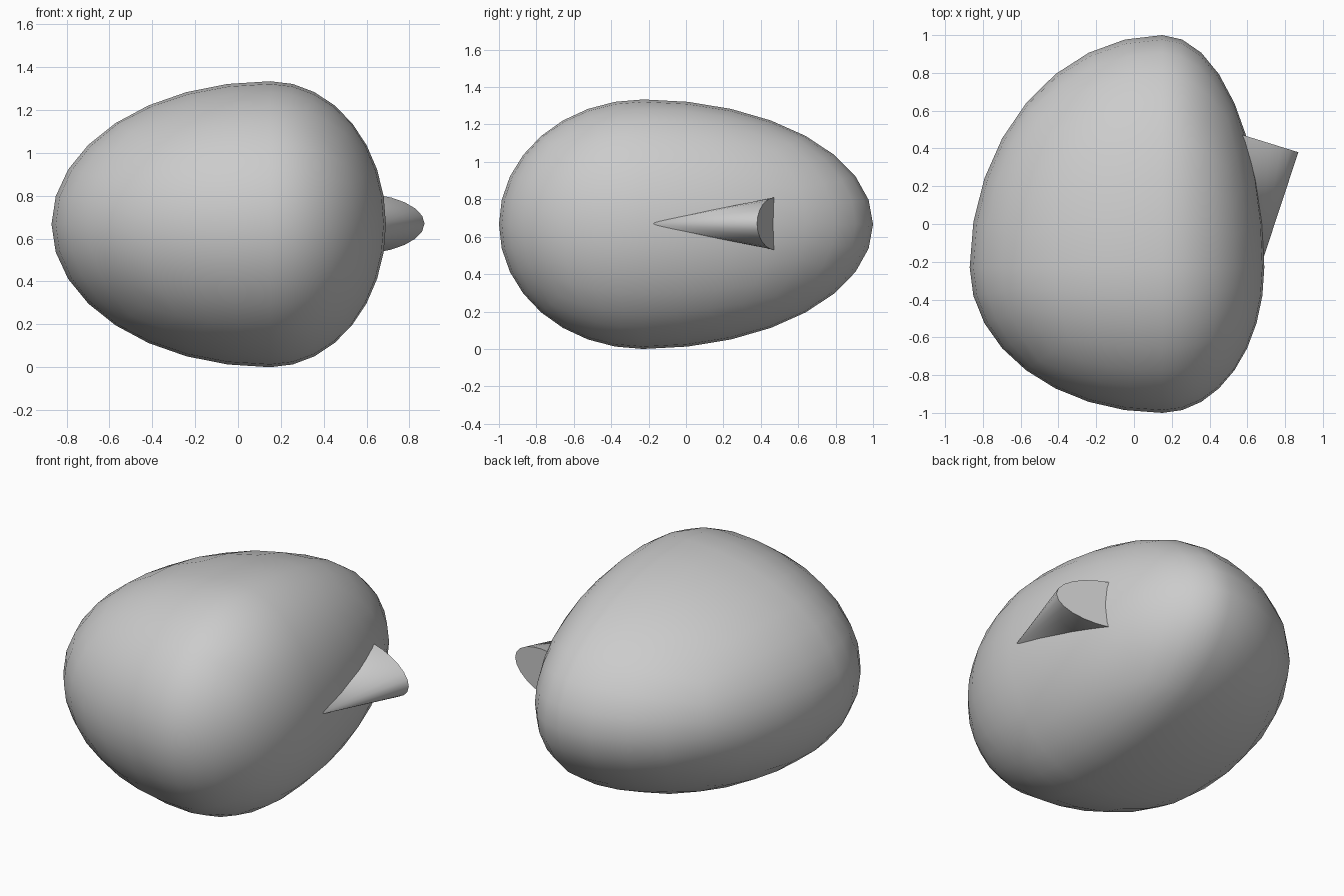
import bpy, bmesh, math
from mathutils import Vector

if "Cube" in bpy.data.objects:
    bpy.data.objects.remove(bpy.data.objects["Cube"])

GREY = 0.6
mat = bpy.data.materials.new("plain grey")
mat.use_nodes = True
mat.diffuse_color = (GREY, GREY, GREY, 1)
mat.node_tree.nodes["Principled BSDF"].inputs["Base Color"].default_value = (GREY, GREY, GREY, 1)

CENTRE = Vector((0.15, -0.23, 0.667))


def finish(bm, name, angle):
    bmesh.ops.recalc_face_normals(bm, faces=bm.faces)
    mesh = bpy.data.meshes.new(name)
    bm.to_mesh(mesh)
    bm.free()
    obj = bpy.data.objects.new(name, mesh)
    bpy.context.collection.objects.link(obj)
    mesh.materials.append(mat)
    bpy.ops.object.select_all(action='DESELECT')
    obj.select_set(True)
    bpy.context.view_layer.objects.active = obj
    bpy.ops.object.shade_smooth_by_angle(angle=math.radians(angle))
    return obj


# Egg body: a gridded cube rounded to a ball, each half stretched by its own radius
bm = bmesh.new()
bmesh.ops.create_cube(bm, size=2)
bmesh.ops.subdivide_edges(bm, edges=bm.edges[:], cuts=7, use_grid_fill=True)
low, high = (1.02, 0.77, 0.667), (0.54, 1.23, 0.667)
for v in bm.verts:
    d = Vector([math.tan(c * math.pi / 4) for c in v.co]).normalized()
    v.co = CENTRE + Vector([c * (high[i] if c > 0 else low[i]) for i, c in enumerate(d)])
finish(bm, "egg_body", 60)

# Beak-like fin: half cone from an apex on the side to a flat, slanted, rounded cap
bm = bmesh.new()
apex = bm.verts.new((0.672, -0.22, 0.67))
root, tip = Vector((0.58, 0.47, 0.67)), Vector((0.87, 0.38, 0.67))
out = tip - root
STEPS = 12
rim = [bm.verts.new(root - out * 0.4 + Vector((0, 0, -0.14)))]
for i in range(STEPS + 1):
    a = math.pi * (i / STEPS - 0.5)
    rim.append(bm.verts.new(root + out * math.cos(a) ** 1.1 + Vector((0, 0, 0.14 * math.sin(a)))))
rim.append(bm.verts.new(root - out * 0.4 + Vector((0, 0, 0.14))))
bm.faces.new(rim)
for a, b in zip(rim, rim[1:] + rim[:1]):
    bm.faces.new((apex, a, b))
finish(bm, "side_fin", 35)
